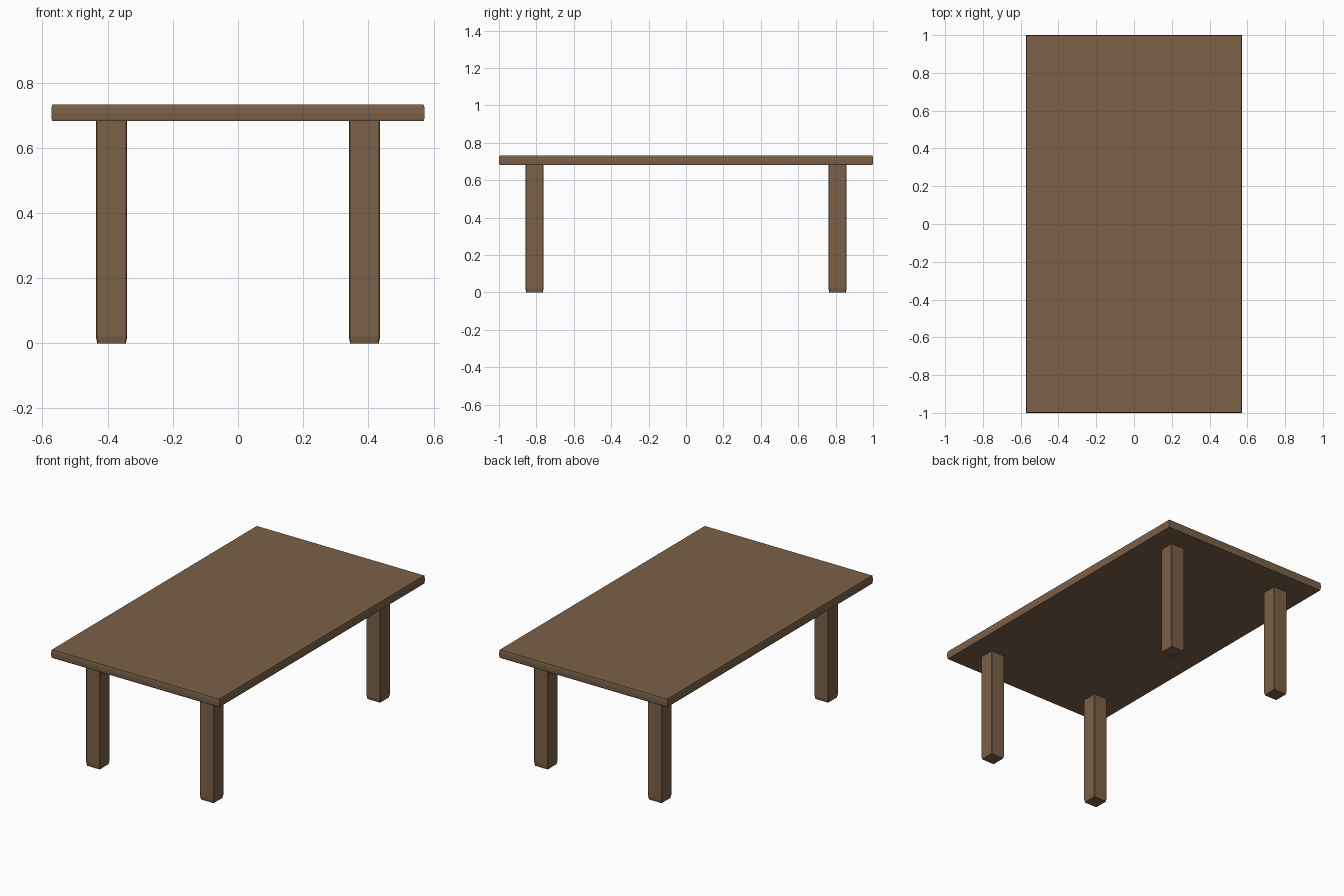
import bpy, bmesh

if "Cube" in bpy.data.objects:
    bpy.data.objects.remove(bpy.data.objects["Cube"])

wood = bpy.data.materials.new("brown_wood")
wood.diffuse_color = (0.2, 0.118, 0.064, 1)
wood.use_nodes = True
wood.node_tree.nodes["Principled BSDF"].inputs["Base Color"].default_value = wood.diffuse_color


def block(name, cx, cy, hx, hy, levels, corner=0.0):
    """Loft stacked rectangles; levels are (z, inset) pairs."""
    bm = bmesh.new()
    rings = []
    for z, inset in levels:
        a, b, c = hx - inset, hy - inset, corner
        if c:
            pts = [(a, -b + c), (a, b - c), (a - c, b), (-a + c, b),
                   (-a, b - c), (-a, -b + c), (-a + c, -b), (a - c, -b)]
        else:
            pts = [(a, -b), (a, b), (-a, b), (-a, -b)]
        rings.append([bm.verts.new((cx + x, cy + y, z)) for x, y in pts])
    for lo, hi in zip(rings, rings[1:]):
        n = len(lo)
        for i in range(n):
            j = (i + 1) % n
            bm.faces.new((lo[i], lo[j], hi[j], hi[i]))
    bm.faces.new(rings[0][::-1])
    bm.faces.new(rings[-1])
    mesh = bpy.data.meshes.new(name)
    bm.to_mesh(mesh)
    bm.free()
    mesh.materials.append(wood)
    obj = bpy.data.objects.new(name, mesh)
    bpy.context.collection.objects.link(obj)
    return obj


# Table top with a softly rounded edge
block("table_top", 0, 0, 0.573, 1.0,
      [(0.682, 0.003), (0.69, 0.001), (0.707, 0), (0.724, 0.001), (0.732, 0.003)])

# Four square legs, eased at the corners and narrowed at the feet
for sy, row in ((-1, "front"), (1, "back")):
    for sx, side in ((-1, "left"), (1, "right")):
        block(f"{row}_{side}_leg", sx * 0.388, sy * 0.81, 0.048, 0.048,
              [(0, 0.004), (0.02, 0), (0.683, 0)], corner=0.003)
